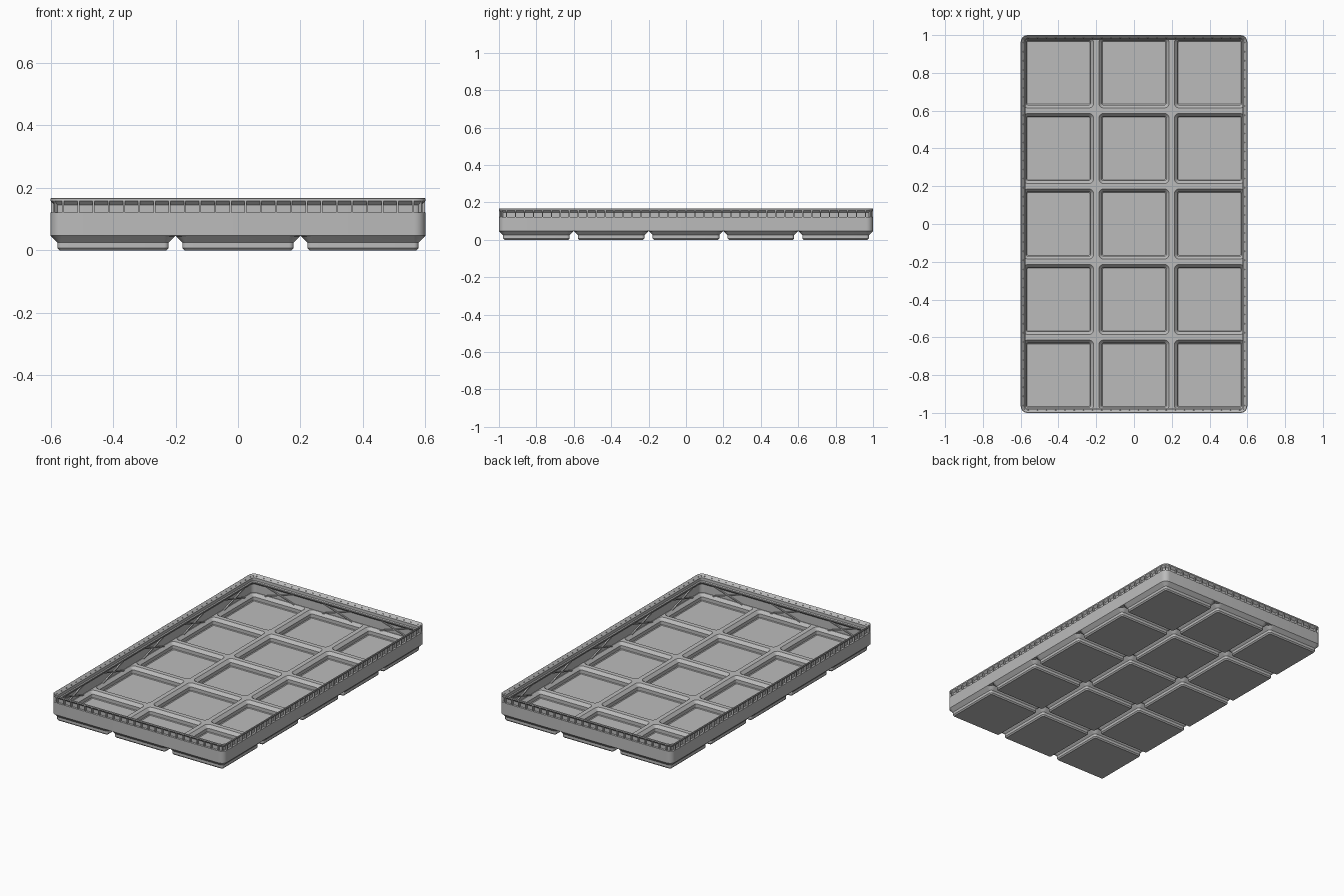
import bpy, bmesh, math
from mathutils import Matrix, Vector

if "Cube" in bpy.data.objects:
    bpy.data.objects.remove(bpy.data.objects["Cube"])

HX, HY, CELL, R = 0.6, 1.0, 0.4, 0.036
grey = bpy.data.materials.new("plain grey")
grey.diffuse_color = (0.5, 0.5, 0.5, 1)
grey.use_nodes = True
grey.node_tree.nodes["Principled BSDF"].inputs["Base Color"].default_value = grey.diffuse_color


def rounded(bm, cx, cy, hx, hy, z, radii, n=6):
    """Ring of verts round a rectangle; one radius per corner (++, -+, --, +-)."""
    ring = []
    for i, (sx, sy) in enumerate([(1, 1), (-1, 1), (-1, -1), (1, -1)]):
        r = max(radii[i], 0.0004)
        for k in range(n + 1):
            a = math.pi / 2 * (i + k / n)
            ring.append(bm.verts.new((cx + sx * (hx - r) + r * math.cos(a),
                                      cy + sy * (hy - r) + r * math.sin(a), z)))
    return ring


def loft(bm, rings):
    for a, b in zip(rings, rings[1:]):
        for i in range(len(a)):
            j = (i + 1) % len(a)
            bm.faces.new((a[i], a[j], b[j], b[i]))


def box(bm, size, loc, rot=None):
    m = Matrix.Translation(loc) @ (rot or Matrix()) @ Matrix.Diagonal((*size, 1))
    bmesh.ops.create_cube(bm, size=1, matrix=m)


def finish(name, bm, smooth=True):
    bmesh.ops.recalc_face_normals(bm, faces=bm.faces)
    me = bpy.data.meshes.new(name)
    bm.to_mesh(me)
    bm.free()
    ob = bpy.data.objects.new(name, me)
    me.materials.append(grey)
    bpy.context.collection.objects.link(ob)
    if smooth:
        bpy.ops.object.select_all(action='DESELECT')
        ob.select_set(True)
        bpy.context.view_layer.objects.active = ob
        bpy.ops.object.shade_smooth_by_angle(angle=math.radians(25))
    return ob


# Hollow stepped foot under each cell: (half width, height, corner radius)
OUTER = [(0.171, 0, 0.008), (0.178, 0.0076, 0.015), (0.178, 0.025, 0.015), (0.198, 0.045, R)]
INNER = [(0.186, 0.053, 0.026), (0.170, 0.035, 0.010), (0.170, 0.014, 0.010), (0.166, 0.010, 0.006)]
bm = bmesh.new()
for ix in (-1, 0, 1):
    for iy in (-2, -1, 0, 1, 2):
        cx, cy = ix * CELL, iy * CELL
        # Only corners that are also tray corners are rounded
        edge = [R if ix == sx and iy == 2 * sy else 0
                for sx, sy in [(1, 1), (-1, 1), (-1, -1), (1, -1)]]
        rings = [rounded(bm, cx, cy, h, h, z, [r] * 4) for h, z, r in OUTER]
        rings += [rounded(bm, cx, cy, 0.2, 0.2, z, edge) for z in (0.047, 0.053)]
        rings += [rounded(bm, cx, cy, h, h, z, [r] * 4) for h, z, r in INNER]
        loft(bm, rings)
        bm.faces.new(rings[0])
        bm.faces.new(rings[-1])
finish("cell_feet_and_floor", bm)

# Wall and stacking lip: (inset from outside, height)
WALL = [(0, 0.047), (0, 0.122), (0.013, 0.122), (0.013, 0.145), (0, 0.158), (0, 0.166),
        (0.003, 0.168), (0.020, 0.150), (0.020, 0.132), (0.025, 0.127), (0.025, 0.120),
        (0.010, 0.105), (0.010, 0.047)]
bm = bmesh.new()
rings = [rounded(bm, 0, 0, HX - d, HY - d, z, [R - d] * 4) for d, z in WALL]
loft(bm, rings + rings[:1])
finish("wall_and_lip", bm)

# Small upright ribs in the recess below the lip
bm = bmesh.new()
T, D, ZC, ZH = 0.006, 0.0145, 0.140, 0.038
for s in (-1, 1):
    for k in range(24):
        box(bm, (T, D, ZH), ((k - 11.5) * 0.0487, s * (HY - D / 2 - 0.0004), ZC))
    for k in range(41):
        box(bm, (D, T, ZH), (s * (HX - D / 2 - 0.0004), (k - 20) * 0.048, ZC))
    for t in (-1, 1):
        a = math.atan2(t, s)
        r = R - D / 2 - 0.0006
        box(bm, (D, T, ZH), (s * (HX - R) + r * math.cos(a), t * (HY - R) + r * math.sin(a), ZC),
            Matrix.Rotation(a, 4, 'Z'))
finish("lip_ribs", bm, False)

# Crossed braces on the inside of each wall panel
bm = bmesh.new()
L, tilt = 0.215, math.atan2(0.062, 0.2)
for s in (-1, 1):
    for lean in (-tilt, tilt):
        for i in (-1, 0, 1):
            box(bm, (L, 0.010, 0.006), (i * CELL, s * (HY - 0.0135), 0.082),
                Matrix.Rotation(lean, 4, 'Y'))
        for i in range(-2, 3):
            box(bm, (0.010, L, 0.006), (s * (HX - 0.0135), i * CELL, 0.082),
                Matrix.Rotation(lean, 4, 'X'))
finish("inner_cross_braces", bm, False)
